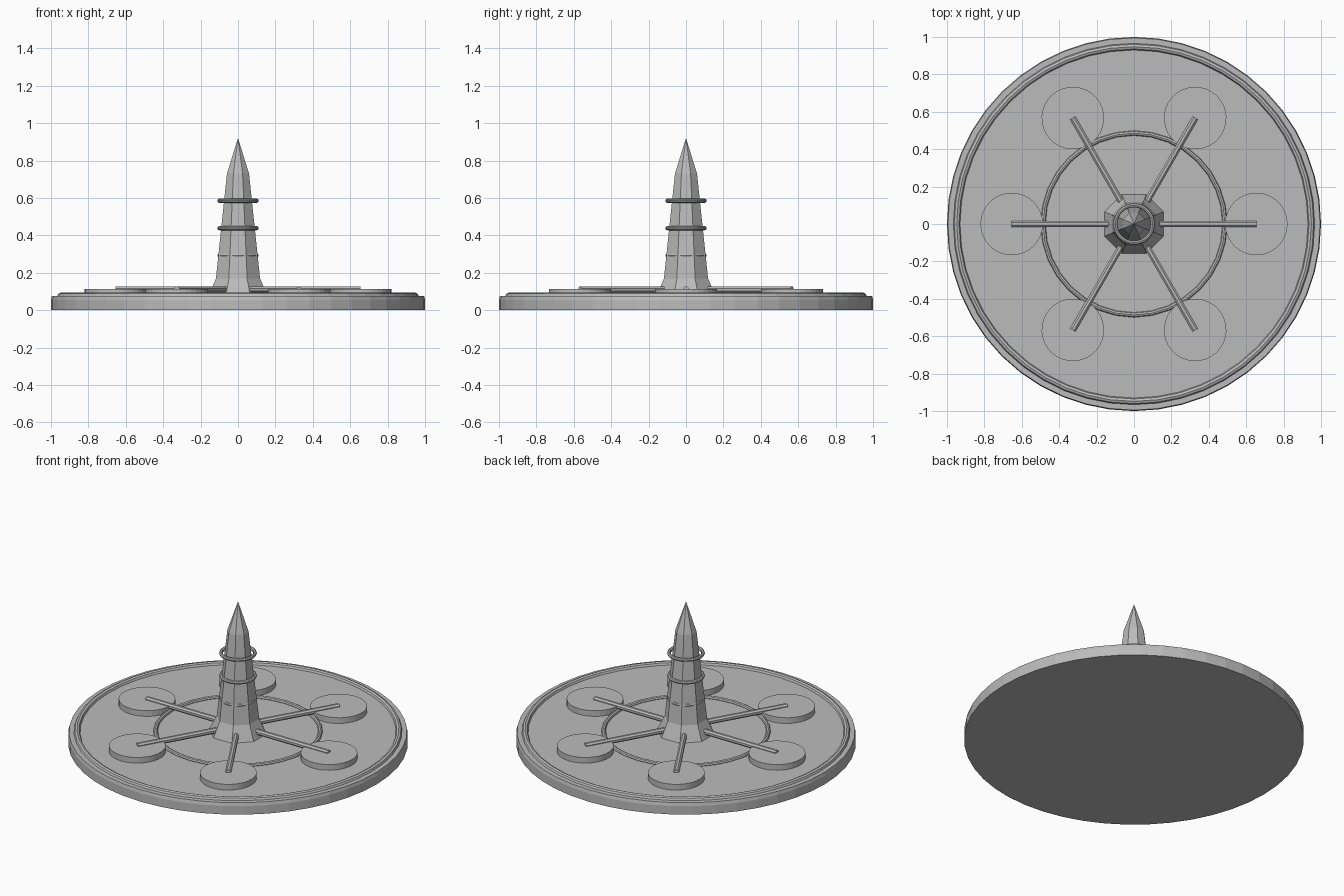
import bpy
import math
from mathutils import Matrix

cube = bpy.data.objects.get("Cube")
if cube:
    bpy.data.objects.remove(cube, do_unlink=True)

# One plain grey for every part
grey = bpy.data.materials.new("plain grey")
grey.use_nodes = True
colour = (0.5, 0.5, 0.5, 1)
grey.diffuse_color = colour
grey.node_tree.nodes["Principled BSDF"].inputs["Base Color"].default_value = colour


def finish(name):
    ob = bpy.context.object
    ob.name = name
    ob.data.materials.append(grey)
    return ob


def lathe(name, profile, sides, turn=0.0):
    """Closed solid of revolution from (radius, height) points, bottom to top."""
    verts, faces, rings = [], [], []
    for r, z in profile:
        start = len(verts)
        count = sides if r > 0 else 1
        for i in range(count):
            a = turn + math.tau * i / sides
            verts.append((r * math.cos(a), r * math.sin(a), z))
        rings.append([start + i % count for i in range(sides)])
    for low, high in zip(rings, rings[1:]):
        for i in range(sides):
            j = (i + 1) % sides
            quad = [low[i], low[j], high[j], high[i]]
            faces.append(list(dict.fromkeys(quad)))
    faces.append(rings[0][::-1])
    if profile[-1][0] > 0:
        faces.append(rings[-1])
    mesh = bpy.data.meshes.new(name)
    mesh.from_pydata(verts, [], faces)
    ob = bpy.data.objects.new(name, mesh)
    bpy.context.collection.objects.link(ob)
    mesh.materials.append(grey)
    return ob


def ring(name, radius, thickness, z, segments=32):
    bpy.ops.mesh.primitive_torus_add(major_radius=radius, minor_radius=thickness,
                                     major_segments=segments, minor_segments=8,
                                     location=(0, 0, z))
    return finish(name)


# Round base with its raised rim and inner floor ring
lathe("base_disc", [(1.0, 0), (1.0, 0.055), (0.995, 0.075)], 48)
ring("rim_ring", 0.948, 0.018, 0.075, 48)
ring("floor_ring", 0.486, 0.013, 0.078)

# Eight-sided spire with flared foot and pointed tip
flat = math.cos(math.pi / 8)
spire = [(0.16, 0.07), (0.118, 0.17), (0.059, 0.73), (0, 0.92)]
lathe("spire", [(r / flat, z) for r, z in spire], 8, math.pi / 8)

# Bands round the spire
for i, z in enumerate((0.292, 0.438, 0.585)):
    ring(f"spire_band_{i + 1}", 0.1, 0.011, z)

# Six pads, each joined to the spire by a spoke
for i in range(6):
    spin = Matrix.Rotation(math.tau * i / 6, 4, 'Z')
    pad = lathe(f"pad_{i + 1}", [(0.167, 0.07), (0.167, 0.112)], 32)
    pad.matrix_world = spin @ Matrix.Translation((0.654, 0, 0))
    bpy.ops.mesh.primitive_cylinder_add(vertices=8, radius=0.018, depth=0.555)
    spoke = finish(f"spoke_{i + 1}")
    spoke.matrix_world = (spin @ Matrix.Translation((0.377, 0, 0.11))
                          @ Matrix.Rotation(math.pi / 2, 4, 'Y')
                          @ Matrix.Rotation(math.pi / 8, 4, 'Z'))
